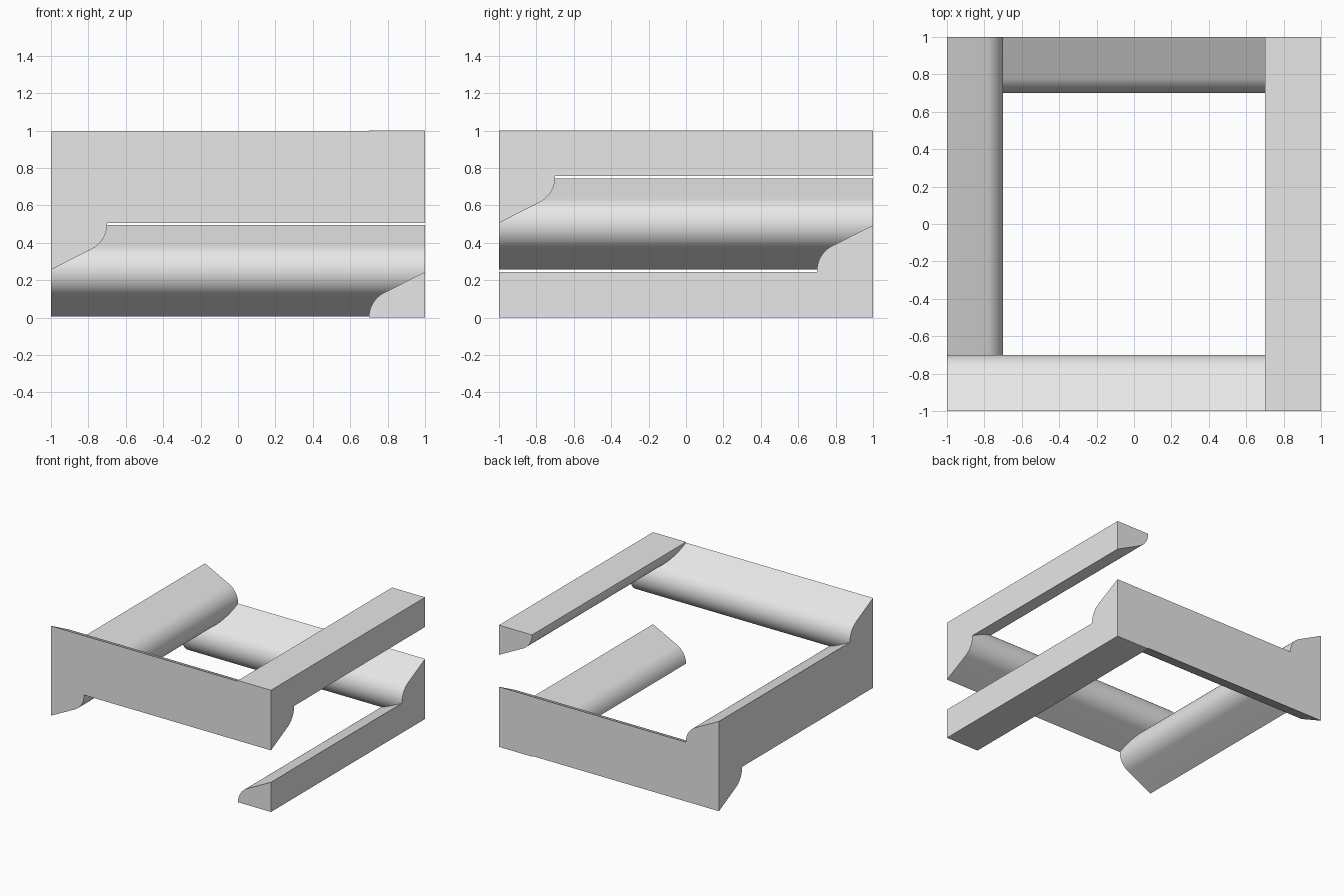
import bpy, bmesh, math
from mathutils import Matrix

cube = bpy.data.objects.get("Cube")
if cube:
    bpy.data.objects.remove(cube, do_unlink=True)

# Single plain grey
grey = bpy.data.materials.new("light grey")
grey.use_nodes = True
grey.diffuse_color = (0.8, 0.8, 0.8, 1)
grey.node_tree.nodes["Principled BSDF"].inputs["Base Color"].default_value = (0.8, 0.8, 0.8, 1)

DEPTH, HALF, R = 0.30, 0.244, 0.15   # section depth, half height, nose radius
C = DEPTH - R                        # nose centre
# Angle at which the straight flank meets the nose tangentially
TANGENT = math.atan2(C, HALF) + math.asin(R / math.hypot(C, HALF))


def section(start, end, steps=24):
    """Wedge section as (depth, height); a start or end of 0 gives a half section."""
    pts = [(C + R * math.cos(a), R * math.sin(a))
           for a in (start + (end - start) * i / steps for i in range(steps + 1))]
    low = (0, -HALF if start < 0 else 0)
    high = (0, HALF if end > 0 else 0)
    return [low] + pts + [high]


def beam(name, turn, z, start=-TANGENT, end=TANGENT):
    """Full-length beam with its flat face outward, turned about the z axis."""
    bm = bmesh.new()
    ring = [bm.verts.new((-1, d - 1, z + h)) for d, h in section(start, end)]
    cap = bm.faces.new(ring)
    out = bmesh.ops.extrude_face_region(bm, geom=[cap], use_keep_orig=True)
    moved = [v for v in out["geom"] if isinstance(v, bmesh.types.BMVert)]
    bmesh.ops.translate(bm, verts=moved, vec=(2, 0, 0))
    bmesh.ops.transform(bm, matrix=Matrix.Rotation(-turn * math.pi / 2, 4, 'Z'), verts=bm.verts)
    bmesh.ops.recalc_face_normals(bm, faces=bm.faces)
    me = bpy.data.meshes.new(name)
    bm.to_mesh(me)
    bm.free()
    me.materials.append(grey)
    ob = bpy.data.objects.new(name, me)
    bpy.context.collection.objects.link(ob)
    bpy.ops.object.select_all(action='DESELECT')
    ob.select_set(True)
    bpy.context.view_layer.objects.active = ob
    bpy.ops.object.shade_smooth_by_angle(angle=math.radians(25))
    return ob


# Beams step down a quarter of the height at every corner
for i, name in enumerate(("front_beam", "left_side_beam", "back_beam")):
    beam(name, i, 0.75 - 0.25 * i)

# The fourth side is split into a lower half and an upper half
beam("split_beam_lower", 3, 0.0, start=0)
beam("split_beam_upper", 3, 1.0, end=0)
